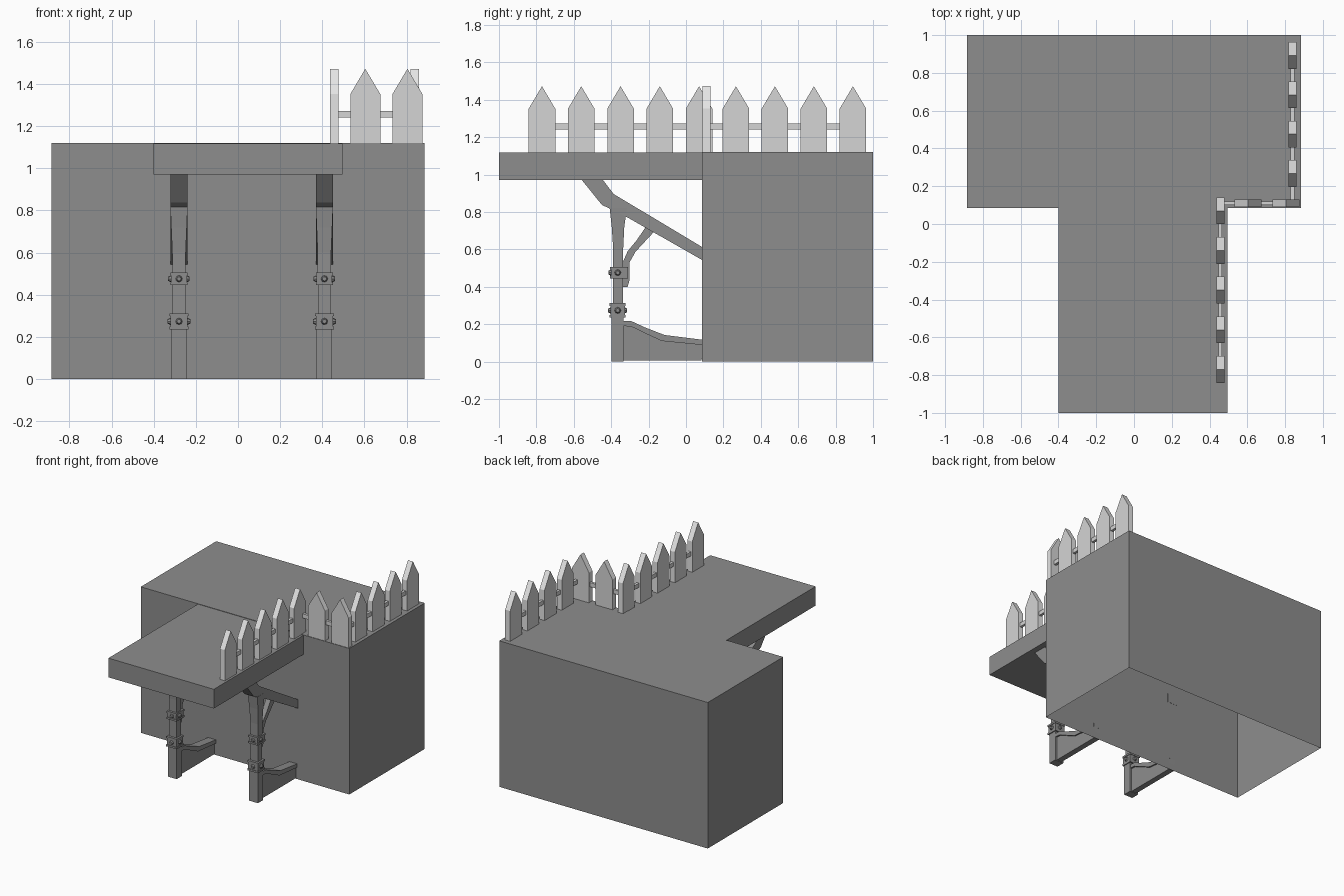
import bpy, bmesh
from mathutils import Vector, Matrix

cube = bpy.data.objects.get("Cube")
if cube:
    bpy.data.objects.remove(cube, do_unlink=True)


def material(name, value):
    m = bpy.data.materials.new(name)
    m.use_nodes = True
    col = (value, value, value, 1)
    m.diffuse_color = col
    m.node_tree.nodes["Principled BSDF"].inputs["Base Color"].default_value = col
    return m


GREY = material("dark_grey", 0.27)
PALE = material("pale_grey", 0.66)
EDGE = material("light_edge_grey", 0.78)


def finish(name, bm, *mats):
    bmesh.ops.recalc_face_normals(bm, faces=bm.faces)
    mesh = bpy.data.meshes.new(name)
    bm.to_mesh(mesh)
    bm.free()
    for m in mats:
        mesh.materials.append(m)
    ob = bpy.data.objects.new(name, mesh)
    bpy.context.collection.objects.link(ob)
    return ob


def prism(name, profile, axis, centre, half, mat=GREY, edge=None):
    """Extrude a profile drawn as (horizontal, z) along x (axis 0) or y (axis 1)."""
    bm = bmesh.new()

    def place(h, z, d):
        return (d, h, z) if axis == 0 else (h, d, z)

    a, b = [[bm.verts.new(place(h, z, centre + s * half)) for h, z in profile]
            for s in (-1, 1)]
    bm.faces.new(a)
    bm.faces.new(b)
    n = len(profile)
    for i in range(n):
        j = (i + 1) % n
        f = bm.faces.new((a[i], a[j], b[j], b[i]))
        if edge:
            f.material_index = 1
    return finish(name, bm, mat, *([edge] if edge else []))


def box(name, lo, hi, mat=GREY, open_bottom=False):
    bm = bmesh.new()
    bmesh.ops.create_cube(bm, size=1)
    for v in bm.verts:
        v.co = [l + (c + 0.5) * (h - l) for c, l, h in zip(v.co, lo, hi)]
    bmesh.ops.recalc_face_normals(bm, faces=bm.faces)
    if open_bottom:
        bm.normal_update()
        under = [f for f in bm.faces if f.normal.z < -0.5]
        bmesh.ops.delete(bm, geom=under, context='FACES_ONLY')
    return finish(name, bm, mat)


# Main block, hollow underneath, and overhanging deck
box("main_block", (-0.885, 0.085, 0), (0.885, 1, 1.12), open_bottom=True)
box("deck", (-0.4, -1, 0.97), (0.495, 0.085, 1.117))


# Picket fence
def picket(name, axis, along, across):
    w, base, shoulder, tip = 0.071, 1.117, 1.352, 1.472
    pts = [(along - w, base), (along + w, base), (along + w, shoulder),
           (along, tip), (along - w, shoulder)]
    prism(name, pts, axis, across, 0.021, PALE, EDGE)


for i in range(5):
    picket(f"deck_picket_{i + 1}", 0, -0.77 + 0.21 * i, 0.457)
for i in range(2):
    picket(f"corner_picket_{i + 1}", 1, 0.604 + 0.2 * i, 0.11)
for i in range(4):
    picket(f"side_picket_{i + 1}", 0, 0.267 + 0.2085 * i, 0.839)
box("deck_rail", (0.447, -0.77, 1.24), (0.467, 0.07, 1.272), PALE)
box("corner_rail", (0.46, 0.1, 1.24), (0.849, 0.12, 1.272), PALE)
box("side_rail", (0.829, 0.1, 1.24), (0.849, 0.893, 1.272), PALE)


# Support frames
def bolt(name, pos, direction):
    bm = bmesh.new()
    bmesh.ops.create_cone(bm, cap_ends=True, segments=8, radius1=0.02,
                          radius2=0.01, depth=0.02)
    turn = Vector((0, 0, 1)).rotation_difference(Vector(direction)).to_matrix().to_4x4()
    bm.transform(Matrix.Translation(pos) @ turn)
    finish(name, bm, GREY)


def post(name, x):
    # rings of (z, half width, front y, back y)
    rings = [(0, 0.037, -0.397, -0.333), (0.27, 0.037, -0.397, -0.333),
             (0.29, 0.031, -0.39, -0.337), (0.6, 0.032, -0.389, -0.336),
             (0.72, 0.037, -0.397, -0.33), (0.82, 0.041, -0.408, -0.316)]
    bm = bmesh.new()
    loops = [[bm.verts.new(p) for p in ((x - w, f, z), (x + w, f, z),
                                        (x + w, b, z), (x - w, b, z))]
             for z, w, f, b in rings]
    bm.faces.new(loops[0])
    bm.faces.new(loops[-1])
    for lo, hi in zip(loops, loops[1:]):
        for i in range(4):
            j = (i + 1) % 4
            bm.faces.new((lo[i], lo[j], hi[j], hi[i]))
    finish(name, bm, GREY)


def collar(name, x, z0, z1, w, front, back):
    lip, rim = 0.004, 0.014
    box(name, (x - w, front, z0), (x + w, back, z1))
    for part, a, b in (("lower", z0, z0 + rim), ("upper", z1 - rim, z1)):
        box(f"{name}_{part}_rim", (x - w - lip, front - lip, a),
            (x + w + lip, back + lip, b))
    z, y = (z0 + z1) / 2, -0.365
    for side in (-1, 1):
        bolt(f"{name}_side_bolt", (x + side * (w + 0.004), y, z), (side, 0, 0))
    bolt(f"{name}_front_bolt", (x, front - 0.002, z), (0, -1, 0))
    bolt(f"{name}_back_bolt", (x, back + 0.002, z), (0, 1, 0))


BRACE = [(-0.558, 0.972), (-0.445, 0.972), (-0.387, 0.896), (0.09, 0.61),
         (0.09, 0.541), (-0.317, 0.773), (-0.403, 0.815), (-0.45, 0.838)]
STRUT = [(-0.338, 0.4), (-0.338, 0.53), (-0.312, 0.59), (-0.265, 0.647),
         (-0.215, 0.72), (-0.17, 0.695), (-0.27, 0.587), (-0.302, 0.53),
         (-0.302, 0.435), (-0.312, 0.4)]
ARCH_TOP = [(-0.335, 0.218), (-0.292, 0.216), (-0.22, 0.183), (-0.115, 0.142), (0.086, 0.117)]
ARCH_LOW = [(0.086, 0.089), (-0.13, 0.11), (-0.22, 0.152), (-0.292, 0.187), (-0.335, 0.19)]

for tag, x in (("right", -0.28), ("left", 0.41)):
    post(f"{tag}_post", x)
    collar(f"{tag}_lower_collar", x, 0.235, 0.312, 0.041, -0.404, -0.327)
    collar(f"{tag}_upper_collar", x, 0.445, 0.506, 0.037, -0.402, -0.313)
    prism(f"{tag}_diagonal_brace", BRACE, 0, x, 0.04)
    prism(f"{tag}_curved_strut", STRUT, 0, x, 0.02)
    prism(f"{tag}_foot_arch", ARCH_TOP + ARCH_LOW, 0, x, 0.033)
    web = [(-0.335, 0.005), (0.084, 0.005)] + [(h, z + 0.01) for h, z in ARCH_LOW]
    prism(f"{tag}_foot_web", web, 0, x, 0.022)
